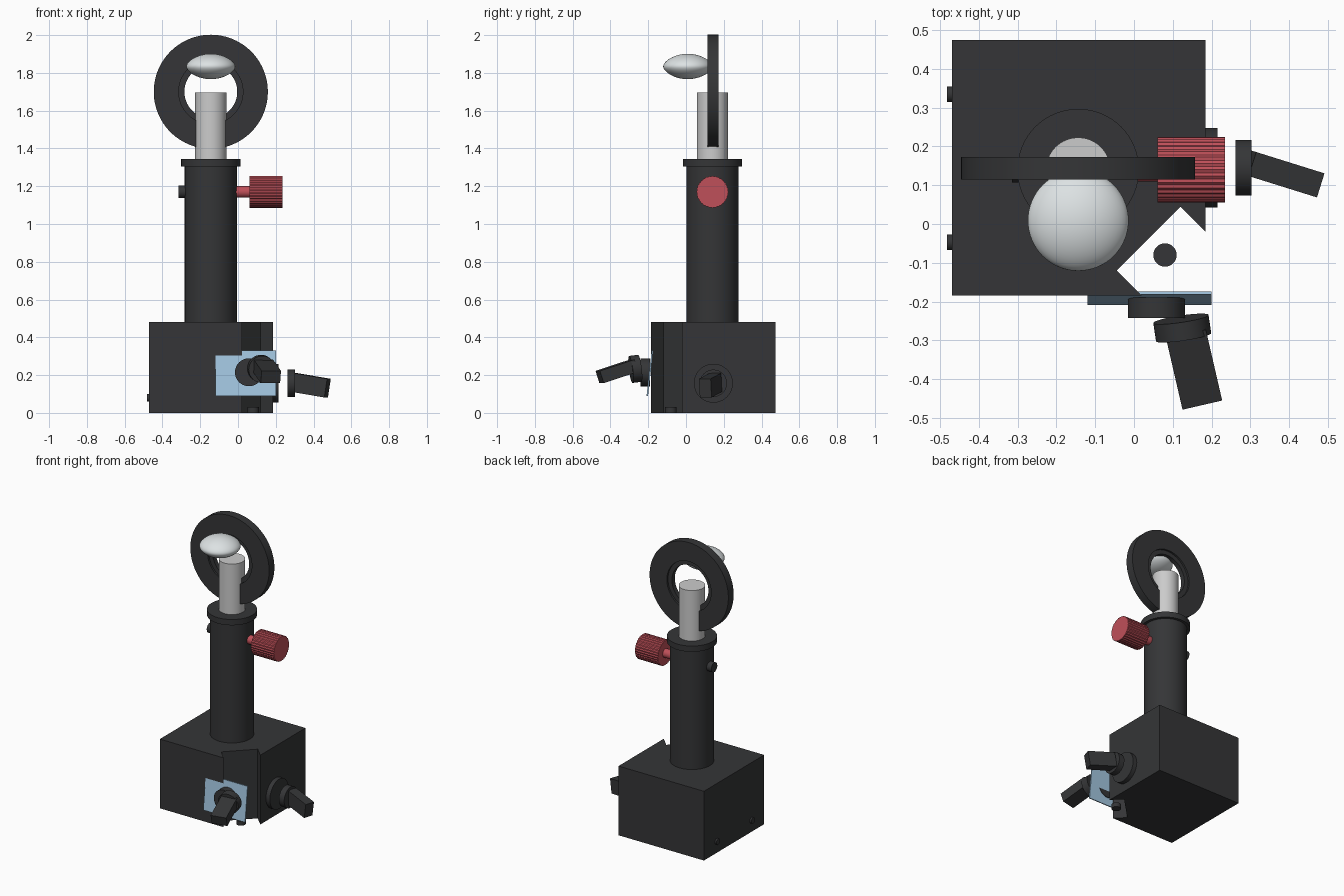
import bpy, bmesh, math
from mathutils import Vector, Matrix

if "Cube" in bpy.data.objects:
    bpy.data.objects.remove(bpy.data.objects["Cube"])


def material(name, rgb):
    m = bpy.data.materials.new(name)
    m.diffuse_color = (*rgb, 1)
    m.use_nodes = True
    m.node_tree.nodes["Principled BSDF"].inputs["Base Color"].default_value = m.diffuse_color
    return m


DARK = material("dark_grey", (0.035, 0.036, 0.038))
LIGHT = material("light_grey", (0.55, 0.55, 0.55))
GLASS = material("lens_white", (0.72, 0.76, 0.77))
RED = material("red", (0.52, 0.08, 0.1))
BLUE = material("pale_blue", (0.36, 0.56, 0.74))


def frame(origin, axis):
    """Local frame at origin with z along axis and x kept horizontal."""
    z = Vector(axis).normalized()
    x = Vector((0, 0, 1)).cross(z)
    x = x.normalized() if x.length > 1e-4 else Vector((1, 0, 0))
    y = z.cross(x)
    m = Matrix((x, y, z)).transposed().to_4x4()
    m.translation = origin
    return m


def finish(name, bm, mat, matrix=Matrix(), smooth=True):
    bmesh.ops.remove_doubles(bm, verts=bm.verts, dist=1e-5)
    bmesh.ops.recalc_face_normals(bm, faces=bm.faces)
    mesh = bpy.data.meshes.new(name)
    bm.to_mesh(mesh)
    bm.free()
    mesh.materials.append(mat)
    ob = bpy.data.objects.new(name, mesh)
    ob.matrix_world = matrix
    bpy.context.collection.objects.link(ob)
    if smooth:
        bpy.ops.object.select_all(action='DESELECT')
        ob.select_set(True)
        bpy.context.view_layer.objects.active = ob
        bpy.ops.object.shade_smooth_by_angle(angle=math.radians(35))
    return ob


def lathe(name, profile, origin, axis, mat, closed=False, sides=64, flute=0):
    """Spin (radius, height) points around axis; flute dents every other side."""
    bm = bmesh.new()
    rings = []
    for i in range(sides):
        a = math.tau * i / sides
        k = 1 - flute * (i % 2)
        rings.append([bm.verts.new((r * k * math.cos(a), r * k * math.sin(a), h))
                      for r, h in profile])
    n = len(profile)
    for i in range(sides):
        p, q = rings[i], rings[(i + 1) % sides]
        for j in range(n if closed else n - 1):
            k = (j + 1) % n
            bm.faces.new((p[j], q[j], q[k], p[k]))
    bmesh.ops.dissolve_degenerate(bm, dist=1e-6, edges=bm.edges)
    return finish(name, bm, mat, frame(origin, axis))


def cylinder(name, a, b, r, mat=DARK, sides=48):
    bm = bmesh.new()
    d = Vector(b) - Vector(a)
    bmesh.ops.create_cone(bm, cap_ends=True, segments=sides, radius1=r, radius2=r,
                          depth=d.length)
    return finish(name, bm, mat, frame((Vector(a) + Vector(b)) / 2, d))


def bar(name, a, b, width, height, mat=DARK):
    bm = bmesh.new()
    d = Vector(b) - Vector(a)
    bmesh.ops.create_cube(bm, size=1)
    bmesh.ops.scale(bm, vec=(width, height, d.length), verts=bm.verts)
    return finish(name, bm, mat, frame((Vector(a) + Vector(b)) / 2, d), smooth=False)


# base block with the notched front right corner
outline = [(-0.47, 0.475), (-0.47, -0.185), (0.02, -0.185), (-0.045, -0.12),
           (0.12, 0.045), (0.185, -0.02), (0.185, 0.475)]
bm = bmesh.new()
face = bm.faces.new([bm.verts.new((x, y, 0)) for x, y in outline])
ext = bmesh.ops.extrude_face_region(bm, geom=[face])
bmesh.ops.translate(bm, vec=(0, 0, 0.48),
                    verts=[v for v in ext["geom"] if isinstance(v, bmesh.types.BMVert)])
finish("base", bm, DARK, smooth=False)

# screw in the notch and studs on the left side
cylinder("notch_screw", (0.08, -0.08, 0), (0.08, -0.08, 0.03), 0.03)
for i, y in enumerate((-0.047, 0.335)):
    cylinder(f"side_stud_{i + 1}", (-0.465, y, 0.08), (-0.482, y, 0.08), 0.02)

# column, collar and inner tube
CX, CY = -0.144, 0.14
cylinder("column", (CX, CY, 0.478), (CX, CY, 1.31), 0.138, sides=64)
cylinder("collar", (CX, CY, 1.305), (CX, CY, 1.345), 0.157, sides=64)
cylinder("inner_tube", (CX, CY, 1.34), (CX, CY, 1.695), 0.083, LIGHT, sides=64)
cylinder("column_screw", (-0.27, CY, 1.17), (-0.315, CY, 1.17), 0.033)

# red clamp knob with a fluted grip
lathe("clamp_knob_shaft", [(0, 0), (0.03, 0), (0.03, 0.08), (0, 0.08)],
      (-0.012, CY, 1.17), (1, 0, 0), RED, sides=32)
lathe("clamp_knob", [(0, 0), (0.085, 0), (0.085, 0.175), (0, 0.175)],
      (0.06, CY, 1.17), (1, 0, 0), RED, sides=64, flute=0.04)

# lens holder ring with a stepped bore
lathe("lens_ring", [(0.302, 0), (0.302, 0.058), (0.17, 0.058), (0.17, 0.045),
                    (0.14, 0.045), (0.14, 0.013), (0.17, 0.013), (0.17, 0)],
      (CX, 0.115, 1.70), (0, 1, 0), DARK, closed=True, sides=96)

# lens, thick in the middle and narrow at the rim
R, T = 0.13, 0.064
arc = [(R * math.sin(math.pi * i / 24), -T * math.cos(math.pi * i / 24)) for i in range(25)]
arc = [(r, h * (0.72 + 0.28 * abs(h) / T)) for r, h in arc]
lathe("lens", [(r, h * 1.05) for r, h in arc], (CX, 0.009, 1.834), (0, 0, 1), GLASS)

# tilted blue plate on the front
bar("front_plate", (0.04, -0.205, 0.09), (0.04, -0.178, 0.33), 0.32, 0.008, BLUE)

# front lever assembly
cylinder("front_knob", (0.058, -0.19, 0.215), (0.058, -0.242, 0.215), 0.074)
cylinder("front_pivot", (0.121, -0.245, 0.236), (0.128, -0.292, 0.23), 0.072)
bar("front_lever", (0.132, -0.275, 0.25), (0.174, -0.457, 0.19), 0.105, 0.068)

# right lever assembly
cylinder("right_knob", (0.18, 0.145, 0.157), (0.215, 0.145, 0.157), 0.103)
cylinder("right_pivot", (0.262, 0.145, 0.157), (0.303, 0.145, 0.157), 0.072)
bar("right_lever", (0.298, 0.157, 0.161), (0.474, 0.102, 0.131), 0.065, 0.1)
